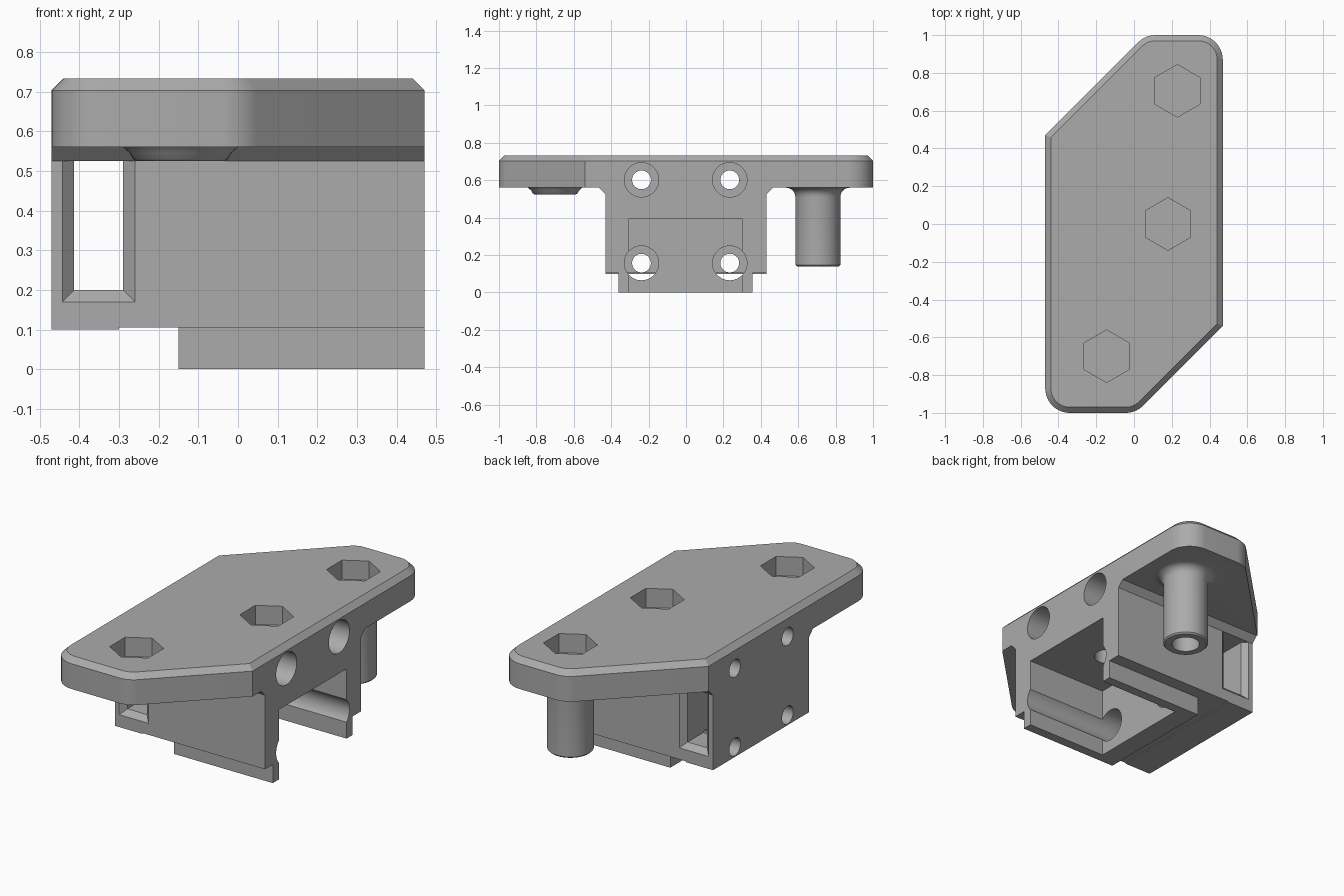
import bpy, bmesh, math
from mathutils import Vector

cube = bpy.data.objects.get("Cube")
if cube:
    bpy.data.objects.remove(cube, do_unlink=True)

grey = bpy.data.materials.new("mid_grey")
grey.use_nodes = True
COLOR = (0.41, 0.41, 0.41, 1)
grey.diffuse_color = COLOR
grey.node_tree.nodes["Principled BSDF"].inputs["Base Color"].default_value = COLOR


def loft(name, rings):
    """Closed solid through a list of equally long point rings."""
    bm = bmesh.new()
    loops = [[bm.verts.new(p) for p in ring] for ring in rings]
    n = len(loops[0])
    for a, b in zip(loops, loops[1:]):
        for i in range(n):
            j = (i + 1) % n
            bm.faces.new((a[i], a[j], b[j], b[i]))
    bm.faces.new(loops[0])
    bm.faces.new(loops[-1])
    bmesh.ops.recalc_face_normals(bm, faces=bm.faces)
    mesh = bpy.data.meshes.new(name)
    bm.to_mesh(mesh)
    bm.free()
    mesh.materials.append(grey)
    obj = bpy.data.objects.new(name, mesh)
    bpy.context.collection.objects.link(obj)
    return obj


def box(name, x, y, z):
    return loft(name, [[(x[0], y[0], h), (x[1], y[0], h), (x[1], y[1], h), (x[0], y[1], h)] for h in z])


def lathe(name, center, profile, sides=48, axis="z"):
    """Round solid from (radius, position) pairs along z or x."""
    rings = []
    for r, h in profile:
        ring = []
        for i in range(sides):
            t = math.tau * i / sides + math.pi / 2
            u, v = center[0] + r * math.cos(t), center[1] + r * math.sin(t)
            ring.append((u, v, h) if axis == "z" else (h, u, v))
        rings.append(ring)
    return loft(name, rings)


def combine(target, tool, operation):
    mod = target.modifiers.new(operation.lower(), "BOOLEAN")
    mod.operation, mod.object, mod.solver = operation, tool, "EXACT"
    bpy.context.view_layer.objects.active = target
    bpy.ops.object.modifier_apply(modifier=mod.name)
    bpy.data.objects.remove(tool, do_unlink=True)


def rounded(corners, inset=0):
    """Counter-clockwise (x, y, radius) outline, moved inwards and rounded."""
    pts = []
    n = len(corners)
    for i, (x, y, r) in enumerate(corners):
        p = Vector((x, y))
        a = (Vector(corners[i - 1][:2]) - p).normalized()
        b = (Vector(corners[(i + 1) % n][:2]) - p).normalized()
        half = a.angle(b) / 2
        mid = (a + b).normalized()
        p = p + mid * inset / math.sin(half)
        r = r - inset
        if r <= 0:
            pts.append(p)
            continue
        c = p + mid * r / math.sin(half)
        start, end = p + a * r / math.tan(half) - c, p + b * r / math.tan(half) - c
        sweep = math.pi - 2 * half
        t0 = math.atan2(start.y, start.x)
        for k in range(13):
            t = t0 + sweep * k / 12
            pts.append(c + Vector((math.cos(t), math.sin(t))) * r)
    return pts


# Mounting plate with chamfered top edge
outline = [(0.47, -0.54, 0), (0.47, 1, 0.13), (0.06, 1, 0.13),
           (-0.47, 0.47, 0), (-0.47, -1, 0.13), (0.01, -1, 0.13)]
levels = [(0.56, 0), (0.703, 0), (0.733, 0.03)]
plate = loft("mounting_plate", [[(p.x, p.y, z) for p in rounded(outline, d)] for z, d in levels])

# Carriage block, flared where it meets the plate
half = [(0.43, 0.105), (0.43, 0.525), (0.465, 0.56), (0.465, 0.6)]
section = half + [(-y, z) for y, z in reversed(half)]
body = loft("carriage_bracket", [[(x, y, z) for y, z in section] for x in (-0.47, 0.47)])
combine(body, box("end_wall", (-0.47, -0.3), (-0.43, 0.43), (0.1, 0.3)), "UNION")
combine(body, box("lower_rails", (-0.15, 0.47), (-0.36, 0.355), (0, 0.3)), "UNION")
combine(body, plate, "UNION")

# Long post and short boss under the plate, with filleted roots
fillet = [(0.17 - 0.05 * math.sin(t), 0.51 + 0.05 * math.cos(t))
          for t in [math.pi / 2 * k / 6 for k in range(6, -1, -1)]]
post = [(0.112, 0.14), (0.12, 0.148)] + fillet + [(0.17, 0.6)]
boss = [(0.112, 0.525), (0.12, 0.53), (0.128, 0.545), (0.145, 0.56), (0.145, 0.6)]
nuts = [(-0.145, -0.70), (0.18, 0), (0.23, 0.705)]
combine(body, lathe("post", nuts[2], post), "UNION")
combine(body, lathe("boss", nuts[0], boss), "UNION")

# Cavity open to one end and below
combine(body, box("cavity", (-0.035, 0.6), (-0.305, 0.30), (-0.1, 0.395)), "DIFFERENCE")

# Side window through the block, bevelled at both mouths
rings = []
for y, d in [(-0.6, 0.03), (-0.43, 0.03), (-0.4, 0), (0.4, 0), (0.43, 0.03), (0.6, 0.03)]:
    x0, x1, z0 = -0.413 - d, -0.29 + d, 0.2 - d
    rings.append([(x0, y, z0), (x1, y, z0), (x1, y, 0.525), (x0, y, 0.525)])
combine(body, loft("window", rings), "DIFFERENCE")

# Stepped screw bores along the block
for y in (-0.238, 0.234):
    for z in (0.157, 0.602):
        bore = [(0.05, -0.6), (0.05, -0.2), (0.092, -0.2), (0.092, 0.6)]
        combine(body, lathe("bore", (y, z), bore, axis="x"), "DIFFERENCE")

# Hexagonal nut pockets above blind screw holes
for c in nuts:
    combine(body, lathe("nut_pocket", c, [(0.139, 0.625), (0.139, 0.9)], 6), "DIFFERENCE")
    combine(body, lathe("screw_hole", c, [(0.075, 0.05), (0.075, 0.61)], 32), "DIFFERENCE")

bpy.ops.object.select_all(action="DESELECT")
body.select_set(True)
bpy.context.view_layer.objects.active = body
bpy.ops.object.shade_smooth_by_angle(angle=math.radians(30))
